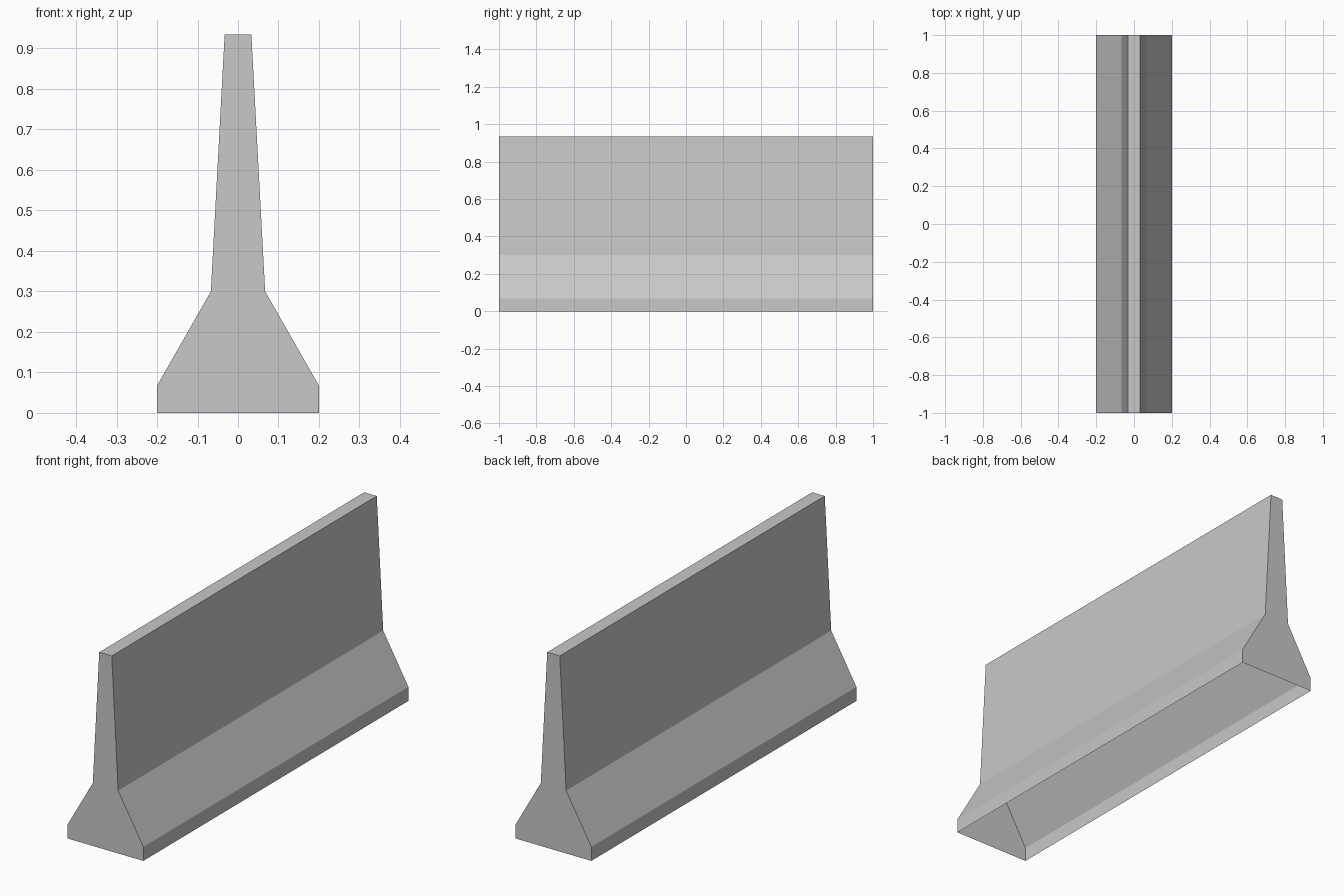
import bpy
import bmesh

cube = bpy.data.objects.get("Cube")
if cube:
    bpy.data.objects.remove(cube, do_unlink=True)

HALF_LENGTH = 1.0

# Concrete material
concrete = bpy.data.materials.new("concrete_grey")
concrete.use_nodes = True
grey = (0.58, 0.58, 0.58, 1.0)
concrete.diffuse_color = grey
concrete.node_tree.nodes["Principled BSDF"].inputs["Base Color"].default_value = grey

# Half cross-section from foot to crest, mirrored to a full outline
half = [(0.2, 0.0), (0.2, 0.067), (0.067, 0.3), (0.033, 0.934)]
outline = half + [(-x, z) for x, z in reversed(half)]

# Hollow barrier: side walls, crest and end caps, open underneath
bm = bmesh.new()
front = [bm.verts.new((x, -HALF_LENGTH, z)) for x, z in outline]
back = [bm.verts.new((x, HALF_LENGTH, z)) for x, z in outline]
for i in range(len(outline) - 1):
    bm.faces.new((front[i], back[i], back[i + 1], front[i + 1]))
bm.faces.new(front)
bm.faces.new(list(reversed(back)))
bmesh.ops.recalc_face_normals(bm, faces=bm.faces)

mesh = bpy.data.meshes.new("road_barrier")
bm.to_mesh(mesh)
bm.free()
mesh.materials.append(concrete)
barrier = bpy.data.objects.new("road_barrier", mesh)
bpy.context.collection.objects.link(barrier)
